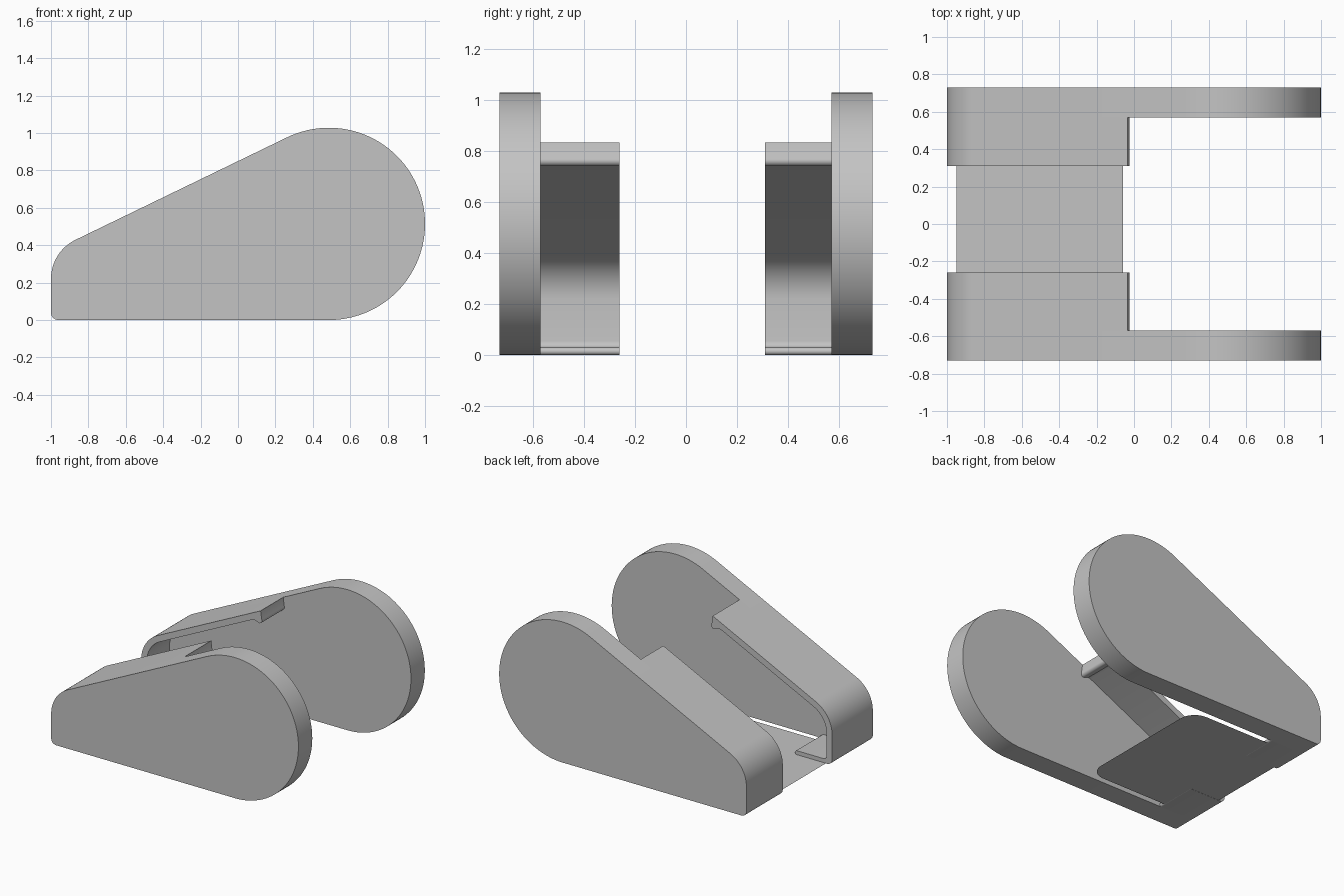
import bpy
import bmesh
from math import pi, cos, sin, atan2, asin, hypot, radians

cube = bpy.data.objects.get("Cube")
if cube:
    bpy.data.objects.remove(cube, do_unlink=True)

grey = bpy.data.materials.new("plain grey")
grey.use_nodes = True
grey.diffuse_color = (0.55, 0.55, 0.55, 1)
grey.node_tree.nodes["Principled BSDF"].inputs["Base Color"].default_value = grey.diffuse_color


def arc(cx, cz, r, start, end, steps):
    """Points along a circular arc."""
    return [(cx + r * cos(start + (end - start) * i / steps),
             cz + r * sin(start + (end - start) * i / steps)) for i in range(steps + 1)]


def finish(name, bm):
    mesh = bpy.data.meshes.new(name)
    bmesh.ops.recalc_face_normals(bm, faces=bm.faces)
    bm.to_mesh(mesh)
    bm.free()
    mesh.materials.append(grey)
    obj = bpy.data.objects.new(name, mesh)
    bpy.context.collection.objects.link(obj)
    bpy.ops.object.select_all(action='DESELECT')
    obj.select_set(True)
    bpy.context.view_layer.objects.active = obj
    bpy.ops.object.shade_smooth_by_angle(angle=radians(30))
    return obj


def extrude_profile(name, points, y0, y1):
    """Extrude an x-z outline from y0 to y1."""
    bm = bmesh.new()
    face = bm.faces.new([bm.verts.new((x, y0, z)) for x, z in points])
    moved = bmesh.ops.extrude_face_region(bm, geom=[face])["geom"]
    bmesh.ops.translate(bm, vec=(0, y1 - y0, 0),
                        verts=[v for v in moved if isinstance(v, bmesh.types.BMVert)])
    return finish(name, bm)


# Two circles and the slope tangent to both
BIG_X, BIG_R = 0.486, 0.514
NOSE_R, NOSE_Z = 0.232, 0.22
NOSE_X = NOSE_R - 1
FOOT_R = 0.04
dx, dz = BIG_X - NOSE_X, BIG_R - NOSE_Z
slope = atan2(dz, dx) + asin((BIG_R - NOSE_R) / hypot(dx, dz))
normal = pi / 2 + slope


def slope_point(x, depth):
    """Point at x on the sloping top, sunk by depth along its normal."""
    r = NOSE_R - depth
    tx, tz = NOSE_X + r * cos(normal), NOSE_Z + r * sin(normal)
    return (x, tz + (x - tx) * sin(slope) / cos(slope))


foot = arc(FOOT_R - 1, FOOT_R, FOOT_R, pi, 1.5 * pi, 6)
nose = arc(NOSE_X, NOSE_Z, NOSE_R, normal, pi, 16)

# Teardrop side panels
panel = arc(BIG_X, BIG_R, BIG_R, -pi / 2, normal, 64) + nose + foot
extrude_profile("front_side_panel", panel, -0.73, -0.57)
extrude_profile("back_side_panel", panel, 0.57, 0.73)

# Curled inner flange: hooked end, sloping strip, end wall and bottom lip
WALL, LIP = 0.045, 0.03
flange = [slope_point(-0.034, 0)] + nose + foot
flange += arc(-0.715, LIP / 2, LIP / 2, -pi / 2, pi / 2, 8)
flange += arc(-0.93, LIP + 0.025, 0.025, 1.5 * pi, pi, 6)
flange += arc(NOSE_X, NOSE_Z, NOSE_R - WALL, pi, normal, 16)
flange += [slope_point(-0.105, WALL), (-0.085, 0.755)]
flange += arc(-0.045, 0.762, 0.022, 1.5 * pi, 2 * pi + slope, 8)
for name, y0, y1 in (("front_flange", -0.57, -0.26), ("back_flange", 0.31, 0.57)):
    extrude_profile(name, flange, y0, y1)

# Thin floor sheet with rounded corners
bm = bmesh.new()
X0, X1, Y, R = -0.95, -0.06, 0.53, 0.12
outline = []
for i, (cx, cy) in enumerate(((X1 - R, Y - R), (X0 + R, Y - R),
                              (X0 + R, R - Y), (X1 - R, R - Y))):
    outline += arc(cx, cy, R, i * pi / 2, (i + 1) * pi / 2, 10)
bm.faces.new([bm.verts.new((x, y, 0.001)) for x, y in outline])
finish("floor_sheet", bm)
